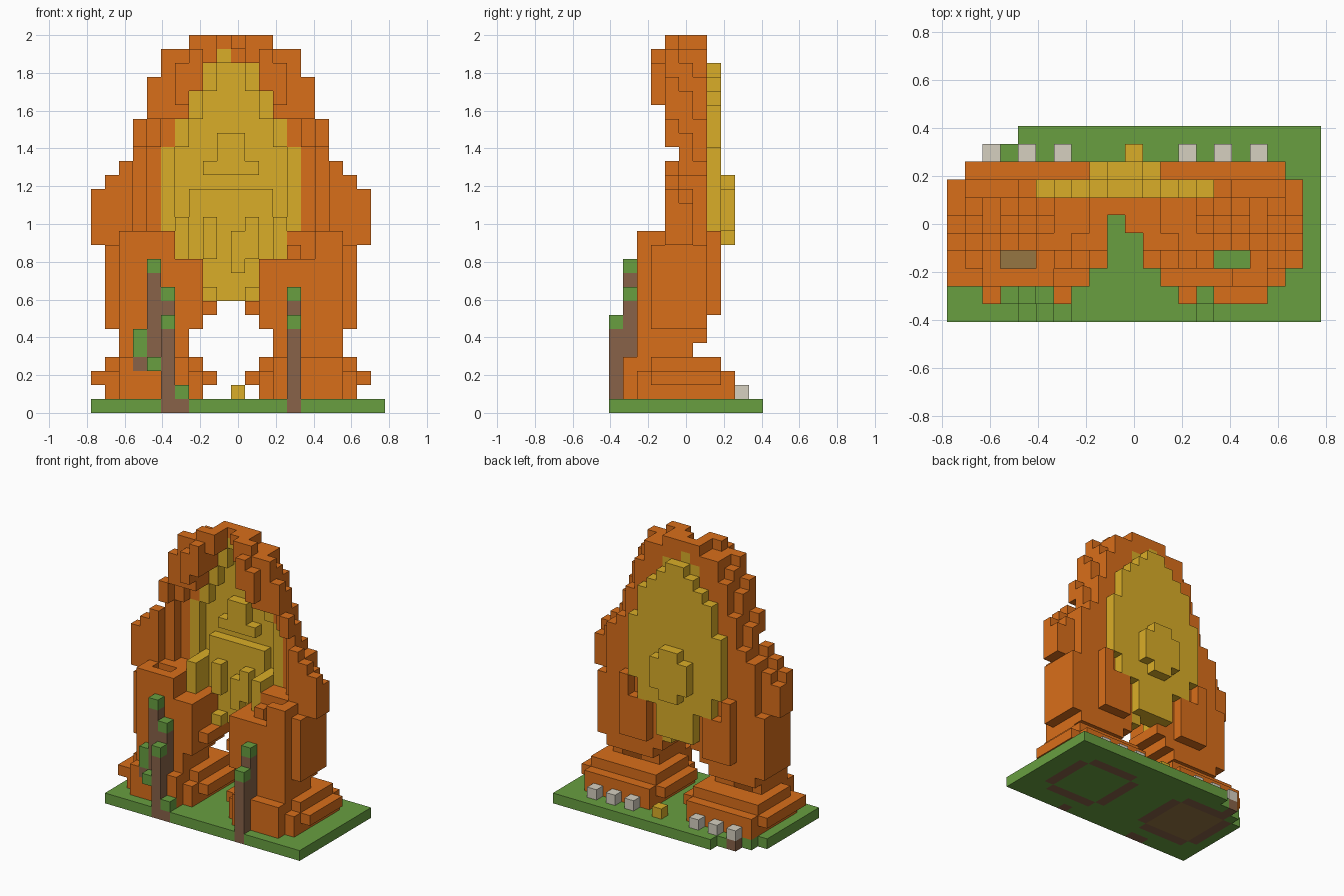
import bpy, bmesh, math
from mathutils import Vector

if "Cube" in bpy.data.objects:
    bpy.data.objects.remove(bpy.data.objects["Cube"])

UNIT = 2 / 27                      # edge of one block
ORIGIN = Vector((-10.5, -5.5, 0))  # grid corner, in blocks
MID = 20                           # mirror sum of the columns
cells = {}                         # block -> part name


def linear(c):
    c /= 255
    return c / 12.92 if c <= 0.04045 else ((c + 0.055) / 1.055) ** 2.4


def material(name, rgb):
    col = [linear(c) for c in rgb] + [1]
    mat = bpy.data.materials.new(name)
    mat.use_nodes = True
    mat.diffuse_color = col
    bsdf = next(n for n in mat.node_tree.nodes if n.type == 'BSDF_PRINCIPLED')
    bsdf.inputs["Base Color"].default_value = col
    return mat


def fill(part, x, y, z):
    """Fill a range of blocks; part None carves it away."""
    for i in range(*x):
        for j in range(*y):
            for k in range(*z):
                if part:
                    cells[i, j, k] = part
                else:
                    cells.pop((i, j, k), None)


def pair(part, x, y, z):
    fill(part, x, y, z)
    fill(part, (MID - x[1], MID - x[0]), y, z)


def centred(part, half, y, z):
    fill(part, (10 - half, 10 + half), y, z)


# Ground with a stepped back corner
fill("ground", (0, 21), (0, 11), (0, 1))
fill(None, (0, 4), (10, 11), (0, 1))
fill(None, (0, 2), (9, 10), (0, 1))
fill(None, (0, 1), (8, 9), (0, 1))

# Soil rings under the feet, one with a dry earth centre
pair("soil", (2, 7), (2, 9), (0, 1))
pair("soil", (1, 8), (3, 8), (0, 1))
fill("ground", (13, 18), (3, 8), (0, 1))
fill("dry_earth", (2, 7), (3, 8), (0, 1))
fill("soil", (2, 3), (9, 10), (0, 1))

# Stepped feet
for x, y, z in (((1, 8), (2, 9), (1, 3)), ((2, 7), (1, 2), (1, 3)),
                ((0, 9), (3, 8), (2, 3)), ((1, 8), (3, 8), (3, 4)),
                ((2, 7), (1, 3), (3, 4))):
    pair("feet", x, y, z)
fill("feet", (0, 1), (2, 3), (2, 3))

# Legs, widening upwards
for x, y, z in (((2, 7), (2, 6), (4, 5)), ((2, 7), (2, 7), (5, 6)),
                ((1, 8), (3, 7), (6, 11)), ((2, 8), (2, 7), (6, 11)),
                ((1, 6), (3, 7), (11, 12)), ((8, 9), (3, 7), (7, 8)),
                ((2, 4), (2, 4), (11, 13)), ((4, 5), (7, 8), (7, 13)),
                ((5, 7), (7, 8), (7, 11))):
    pair("legs", x, y, z)
fill("legs", (4, 6), (2, 4), (11, 13))

# Arched shell, each row further back a little lower
for half, low, high in ((9, 8, 17), (8, 17, 18), (7, 18, 21), (6, 21, 24),
                        (5, 24, 26), (3, 26, 27)):
    centred("shell", half, (4, 5), (low, high))
    centred("shell", half, (5, 6), (low, high - 1))
    centred("shell", half - 1, (5, 7), (low, high))
centred("shell", 10, (4, 5), (12, 16))
centred("shell", 10, (5, 6), (12, 15))
pair("shell", (6, 7), (3, 4), (22, 25))
pair("shell", (7, 8), (3, 4), (23, 26))

# Terraced recess in the front, with a golden rim around its floor
for half, low, high in ((2, 8, 11), (4, 11, 13), (5, 13, 19), (4, 19, 21),
                        (3, 21, 23), (2, 23, 25)):
    step = 1 if 13 <= low < 21 else 0
    centred(None, half + 2 * step, (4, 5), (low, high))
    centred(None, half + step, (5, 6), (low, high))
    centred("core", half, (6, 7), (low, high))
    centred(None, half - 1, (6, 7), (low, high))
fill(None, (9, 11), (4, 6), (25, 27))
fill("shell", (10, 11), (5, 6), (26, 27))
fill("core", (9, 10), (6, 7), (25, 26))
fill("core", (11, 12), (6, 7), (7, 8))

# Back disc and boss
for half, low, high in ((2, 8, 11), (4, 11, 13), (5, 13, 19), (4, 19, 22),
                        (3, 22, 23), (2, 23, 24), (1, 24, 25)):
    centred("core", half, (7, 8), (low, high))
centred("core", 2, (8, 9), (13, 16))
centred("core", 1, (8, 9), (12, 17))

# Relief on the front of the core
centred("relief", 2, (6, 7), (17, 18))
centred("relief", 1, (6, 7), (18, 20))
centred("relief", 3, (6, 7), (11, 16))
centred("relief", 2, (6, 7), (8, 11))
pair("relief", (8, 9), (5, 6), (11, 14))
fill("relief", (10, 11), (5, 6), (10, 13))
pair("relief", (6, 7), (4, 7), (11, 14))
pair("relief", (8, 9), (5, 6), (8, 9))

# Hollow shafts inside the legs
pair(None, (3, 5), (3, 4), (1, 13))
pair(None, (3, 5), (4, 6), (1, 11))


# Trunks and leaves at the front: column, row, bottom, top of the trunk
def plant(i, j, low, high):
    fill("trunks", (i, i + 1), (j, j + 1), (low, high))
    fill("leaves", (i, i + 1), (j, j + 1), (high, high + 1))


for i in (5, 14):
    plant(i, 0, 0, 6)
    plant(i, 1, 1, 8)
plant(4, 1, 3, 10)
plant(3, 1, 3, 4)
plant(6, 0, 0, 1)
fill("leaves", (3, 4), (1, 2), (5, 6))
fill("leaves", (4, 5), (0, 1), (3, 4))

# Small stones and a gold block along the back
for i in (2, 4, 6, 13, 15, 17):
    fill("stones", (i, i + 1), (9, 10), (1, 2))
fill("gold_block", (10, 11), (9, 10), (1, 2))

orange = material("orange rock", (217, 110, 26))
gold = material("gold", (218, 174, 40))
green = material("grass green", (104, 159, 64))
brown = material("bark brown", (136, 98, 72))
earth = material("dry earth", (150, 118, 66))
grey = material("stone grey", (214, 208, 192))
paint = {"ground": green, "leaves": green, "soil": brown, "trunks": brown,
         "dry_earth": earth, "feet": orange, "legs": orange, "shell": orange,
         "core": gold, "relief": gold, "gold_block": gold, "stones": grey}


def skin(part):
    """Build the outer faces of one part and merge the flat areas."""
    bm = bmesh.new()
    for cell, owner in cells.items():
        if owner != part:
            continue
        centre = Vector(cell) + Vector((0.5, 0.5, 0.5)) + ORIGIN
        for axis in range(3):
            for sign in (-1, 1):
                n = Vector((0, 0, 0))
                n[axis] = sign
                if tuple(int(c + d) for c, d in zip(cell, n)) in cells:
                    continue
                u = Vector((n.y, n.z, n.x)) / 2
                v = n.cross(u)
                mid = centre + n / 2
                bm.faces.new([bm.verts.new((mid + p) * UNIT)
                              for p in (-u - v, u - v, u + v, v - u)])
    bmesh.ops.remove_doubles(bm, verts=bm.verts, dist=UNIT / 100)
    bmesh.ops.dissolve_limit(bm, angle_limit=math.radians(1),
                             verts=bm.verts, edges=bm.edges)
    mesh = bpy.data.meshes.new(part)
    bm.to_mesh(mesh)
    bm.free()
    mesh.materials.append(paint[part])
    bpy.context.collection.objects.link(bpy.data.objects.new(part, mesh))


for part in paint:
    skin(part)
